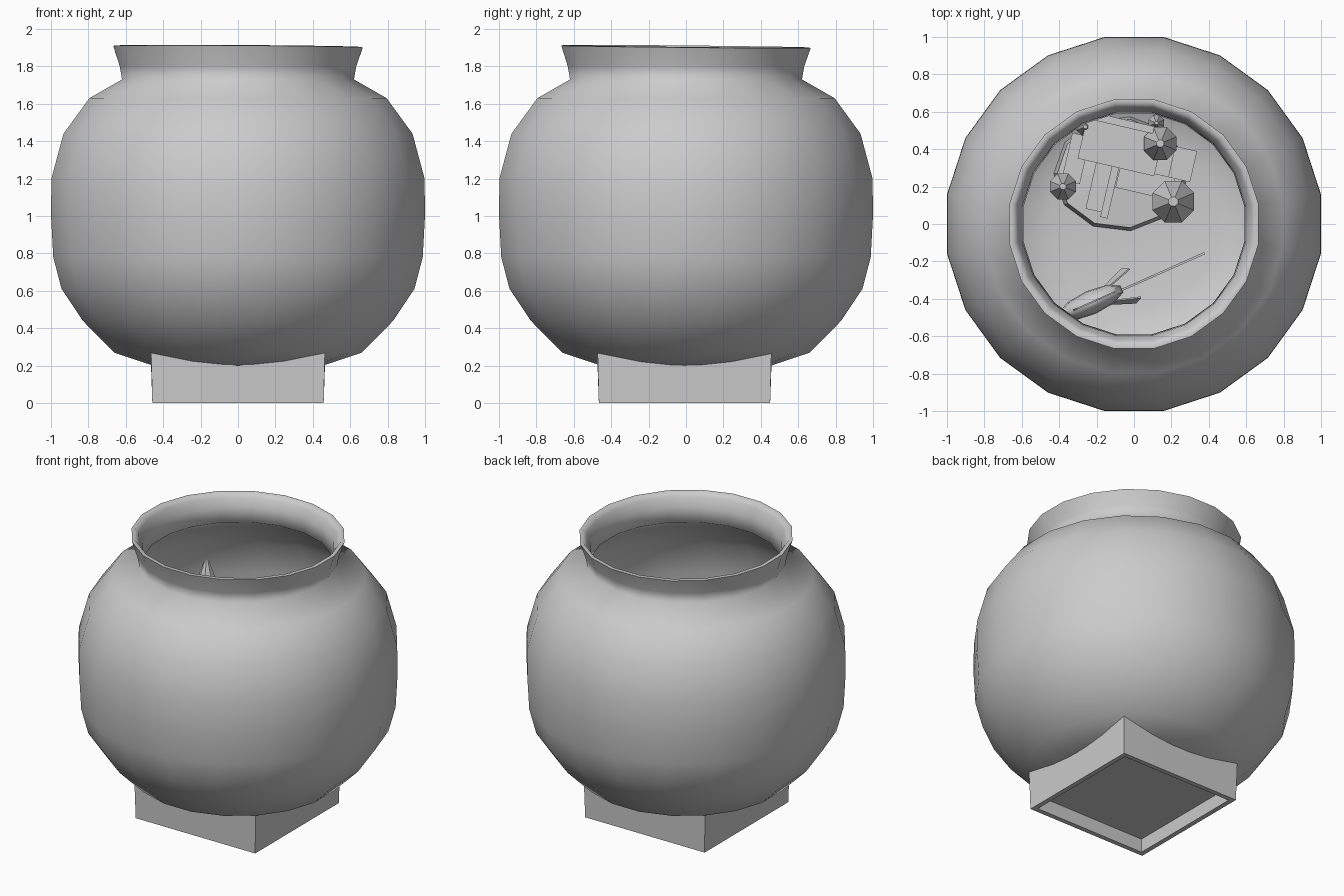
import bpy, bmesh, math
from mathutils import Matrix, Vector

cube = bpy.data.objects.get("Cube")
if cube:
    bpy.data.objects.remove(cube, do_unlink=True)

grey = bpy.data.materials.new("plain grey")
grey.use_nodes = True
grey.diffuse_color = (0.6, 0.6, 0.6, 1)
grey.node_tree.nodes["Principled BSDF"].inputs["Base Color"].default_value = (0.6, 0.6, 0.6, 1)


def finish(name, bm, smooth=None):
    bmesh.ops.remove_doubles(bm, verts=bm.verts, dist=0.0005)
    bmesh.ops.recalc_face_normals(bm, faces=bm.faces)
    mesh = bpy.data.meshes.new(name)
    bm.to_mesh(mesh)
    bm.free()
    mesh.materials.append(grey)
    obj = bpy.data.objects.new(name, mesh)
    bpy.context.collection.objects.link(obj)
    if smooth:
        bpy.ops.object.select_all(action="DESELECT")
        obj.select_set(True)
        bpy.context.view_layer.objects.active = obj
        bpy.ops.object.shade_smooth_by_angle(angle=math.radians(smooth))
    return obj


def skin(bm, loops):
    """Join successive closed loops of vertices with quads."""
    for a, b in zip(loops, loops[1:]):
        n = len(a)
        for i in range(n):
            j = (i + 1) % n
            bm.faces.new((a[i], a[j], b[j], b[i]))


def lathe(name, profile, sides, centre=(0, 0), smooth=None, squash=1):
    bm = bmesh.new()
    loops = []
    for r, z in profile:
        ring = []
        for i in range(sides):
            t = 2 * math.pi * (i + 0.5) / sides
            ring.append(bm.verts.new((centre[0] + r * math.cos(t),
                                      centre[1] + squash * r * math.sin(t), z)))
        loops.append(ring)
    skin(bm, loops)
    bmesh.ops.dissolve_degenerate(bm, dist=0.0005, edges=bm.edges)
    return finish(name, bm, smooth)


def box(name, centre, size, turn=0):
    bm = bmesh.new()
    m = (Matrix.Translation(centre) @ Matrix.Rotation(math.radians(turn), 4, "Z")
         @ Matrix.Diagonal((*size, 1)))
    bmesh.ops.create_cube(bm, size=1, matrix=m)
    return finish(name, bm)


def fin(name, outline, origin, turn, thick=0.008, lean=0):
    """Thin upright plate, its outline given as (along, up)."""
    bm = bmesh.new()
    m = (Matrix.Translation(origin) @ Matrix.Rotation(math.radians(turn), 4, "Z")
         @ Matrix.Rotation(math.radians(lean), 4, "X"))
    sides = [[bm.verts.new(m @ Vector((u, s * thick / 2, v))) for u, v in outline]
             for s in (-1, 1)]
    skin(bm, sides)
    for side in sides:
        bm.faces.new(side)
    return finish(name, bm)


# Glass bowl: outer wall, flared collar, rolled lip, inner wall
outer = [(0, 0.2), (0.46, 0.2), (0.67, 0.27), (0.84, 0.44), (0.955, 0.61), (1.0, 0.78),
         (1.012, 1.0), (1.01, 1.2), (0.945, 1.44), (0.805, 1.63), (0.628, 1.73),
         (0.64, 1.8), (0.675, 1.905)]
inner = [(0.652, 1.908), (0.63, 1.88), (0.605, 1.82), (0.598, 1.72), (0.78, 1.605),
         (0.915, 1.43), (0.98, 1.2), (0.982, 1.0), (0.97, 0.79), (0.925, 0.62),
         (0.81, 0.46), (0.65, 0.3), (0.45, 0.25), (0, 0.245)]
bowl = lathe("glass_bowl", outer + inner, 20, smooth=75)
for v in bowl.data.vertices:
    if v.co.z > 1.85:
        v.co.z -= 0.006 * v.co.x + 0.01 * v.co.y

# Square foot with a hollow underside and raised corners
bm = bmesh.new()
around = [(-1, -1), (0, -1), (1, -1), (1, 0), (1, 1), (0, 1), (-1, 1), (-1, 0)]
levels = [(0.465, None), (0.458, 0), (0.425, 0), (0.42, 0.09)]
loops = []
for half, z in levels:
    loops.append([bm.verts.new((x * half, y * half - 0.008,
                                z if z is not None else (0.29 if x and y else 0.2)))
                  for x, y in around])
skin(bm, loops)
bm.faces.new(loops[-1])
finish("square_foot", bm, 40)

# Castle: rock, keep, walls and gatehouse
lathe("castle_rock", [(0, 0.24), (0.36, 0.26), (0.34, 0.38), (0, 0.4)], 11,
      (-0.07, 0.27), squash=0.86)
TURN = -13
box("castle_keep", (-0.07, 0.42, 0.72), (0.42, 0.24, 0.72), TURN)
box("castle_back_wall", (-0.06, 0.54, 0.75), (0.34, 0.04, 0.84), TURN)
box("castle_left_wall", (0.26, 0.32, 0.65), (0.12, 0.17, 0.6), TURN)
box("castle_right_wall", (-0.31, 0.35, 0.65), (0.1, 0.26, 0.6), TURN)
box("castle_front_wall", (0.06, 0.22, 0.55), (0.3, 0.12, 0.4), TURN)
box("gatehouse", (-0.17, 0.2, 0.6), (0.12, 0.27, 0.5), TURN)
box("gatehouse_ridge", (-0.13, 0.17, 0.68), (0.04, 0.28, 0.5), TURN)


# Castle turrets with eight-sided pointed roofs
def turret(name, x, y, r, eave, tip):
    lathe(name, [(0, 0.28), (r * 0.72, 0.28), (r * 0.72, eave), (r, eave),
                 (r * 0.22, tip), (0, tip)], 8, (x, y))


turret("front_turret", 0.21, 0.12, 0.12, 0.98, 1.2)
turret("tall_turret", 0.14, 0.43, 0.095, 1.1, 1.34)
turret("right_turret", -0.38, 0.2, 0.075, 1.38, 1.55)
turret("back_right_turret", -0.26, 0.52, 0.05, 0.95, 1.1)
turret("back_left_turret", 0.12, 0.54, 0.045, 1.0, 1.12)

# Fish: body, tail and fins
HEADING = 24
bm = bmesh.new()
bmesh.ops.create_uvsphere(
    bm, u_segments=10, v_segments=8, radius=1,
    matrix=Matrix.Translation((-0.23, -0.42, 1.24))
    @ Matrix.Rotation(math.radians(HEADING), 4, "Z") @ Matrix.Diagonal((0.19, 0.065, 0.14, 1)))
finish("fish_body", bm, 50)
fin("fish_tail", [(0, -0.03), (0.2, -0.14), (0.49, -0.2), (0.38, 0), (0.49, 0.16),
                  (0.2, 0.11), (0, 0.03)], (-0.07, -0.355, 1.22), HEADING, 0.012)
fin("fish_top_fin", [(-0.12, 0.06), (-0.08, 0.18), (0.03, 0.22), (0.14, 0.15), (0.13, 0.04)],
    (-0.23, -0.42, 1.24), HEADING)
fin("fish_belly_fin", [(-0.04, -0.08), (0.06, -0.25), (0.15, -0.2), (0.12, -0.05)],
    (-0.23, -0.42, 1.24), HEADING)
for name, spread, x, y in (("left", -18, -0.15, -0.42), ("right", 18, -0.17, -0.36)):
    fin("fish_%s_side_fin" % name, [(0, 0.02), (0.19, 0.03), (0.16, -0.06), (0, -0.03)],
        (x, y, 1.2), HEADING + spread, lean=spread)
